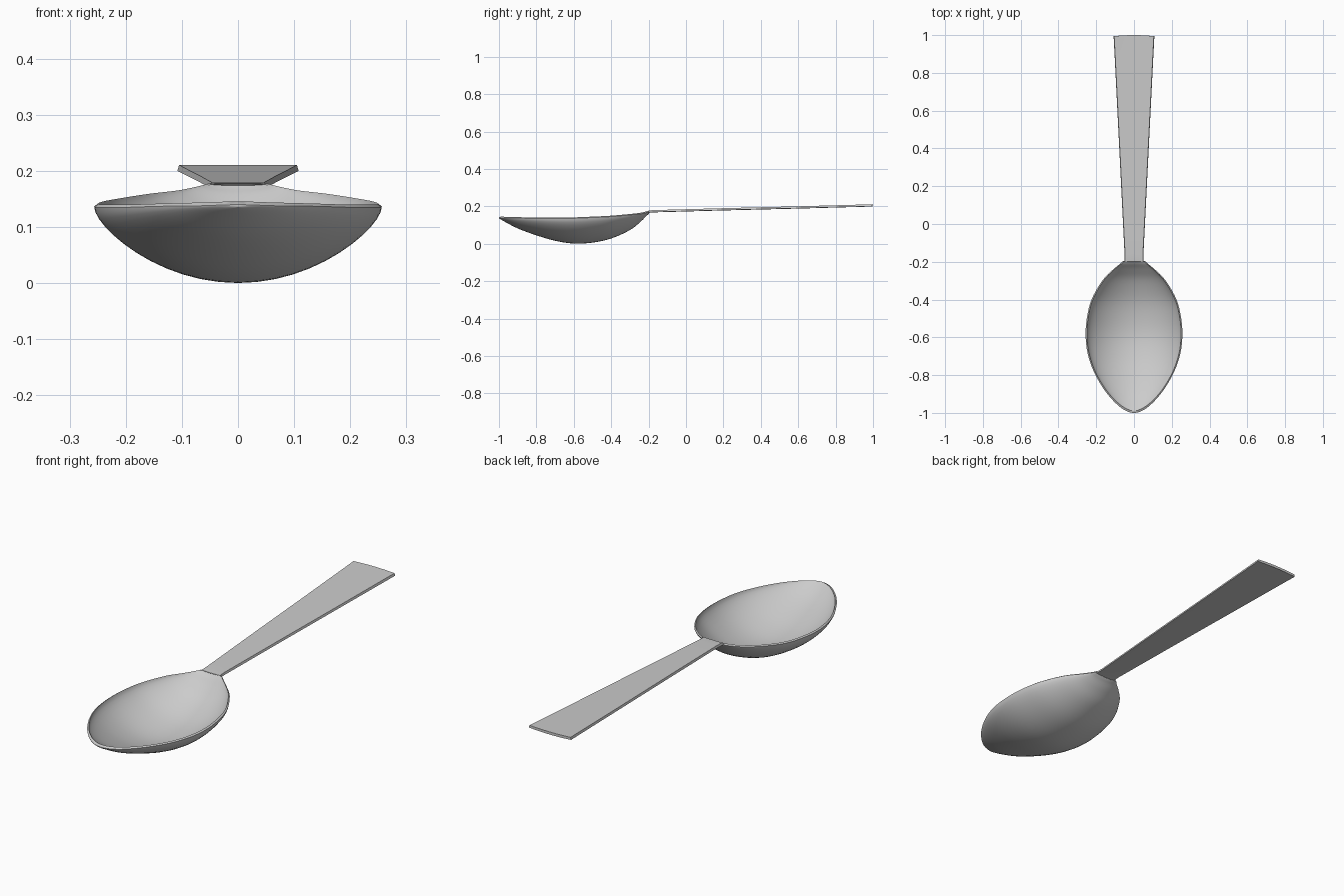
import bpy, bmesh, math
from mathutils import Vector

if "Cube" in bpy.data.objects:
    bpy.data.objects.remove(bpy.data.objects["Cube"])

# Stations along the spoon: y, half width, rim z, underside z, edge height
stations = [Vector(s) for s in [
    (-1.0, 0.0, 0.146, 0.136, 0.006),
    (-0.975, 0.066, 0.144, 0.121, 0.006),
    (-0.90, 0.141, 0.142, 0.082, 0.005),
    (-0.80, 0.204, 0.140, 0.045, 0.005),
    (-0.70, 0.242, 0.140, 0.016, 0.005),
    (-0.60, 0.256, 0.141, 0.001, 0.005),
    (-0.50, 0.250, 0.145, 0.006, 0.005),
    (-0.40, 0.225, 0.150, 0.028, 0.005),
    (-0.30, 0.168, 0.159, 0.073, 0.005),
    (-0.24, 0.110, 0.166, 0.120, 0.006),
    (-0.20, 0.064, 0.176, 0.158, 0.008),
    (-0.16, 0.050, 0.180, 0.168, 0.010),
    (0.20, 0.068, 0.190, 0.178, 0.010),
    (0.60, 0.088, 0.200, 0.188, 0.010),
    (1.0, 0.108, 0.211, 0.199, 0.011)]]
N = 24  # points across each skin


def catmull(p0, p1, p2, p3, t):
    return 0.5 * (2 * p1 + (p2 - p0) * t + (2 * p0 - 5 * p1 + 4 * p2 - p3) * t * t
                  + (3 * p1 - p0 - 3 * p2 + p3) * t ** 3)


def smooth_path(pts, steps=5):
    # mirrored phantom point keeps the tip round
    first = pts[1].copy()
    first[1] = -first[1]
    ext = [first] + pts + [2 * pts[-1] - pts[-2]]
    out = []
    for i in range(1, len(ext) - 2):
        straight = ext[i][0] > -0.17
        for k in range(steps):
            t = k / steps
            out.append(ext[i].lerp(ext[i + 1], t) if straight
                       else catmull(*ext[i - 1:i + 3], t))
    return out + [pts[-1]]


def skin(y, hw, edge, bottom):
    row = []
    for k in range(N + 1):
        u = math.sin((k / N - 0.5) * math.pi)
        f = 0.5 * u * u + 0.5 * (1 - math.sqrt(max(0, 1 - u * u)))
        bulge = -0.006 * u * u if y > 0.99 else 0
        row.append((hw * u, y + bulge, bottom + (edge - bottom) * f))
    return row


# Loft one closed shell: outer skin below, inner skin above
bm = bmesh.new()
rings = []
for y, hw, rim, bot, e in smooth_path(stations):
    outer = skin(y, hw, rim - e, min(bot, rim - e))
    wall = 0.007 if y < -0.2 else 0.003
    shift = 0.010 * max(0, (-0.6 - y) / 0.4) ** 4
    inner = skin(y + shift, max(0, hw - wall), rim, min(rim, bot + 0.012))
    rings.append([bm.verts.new(p) for p in outer + inner[::-1]])
for a, b in zip(rings, rings[1:]):
    n = len(a)
    for k in range(n):
        j = (k + 1) % n
        bm.faces.new((a[k], a[j], b[j], b[k]))
bm.faces.new(rings[-1])
bmesh.ops.remove_doubles(bm, verts=bm.verts, dist=0.00005)
bmesh.ops.recalc_face_normals(bm, faces=bm.faces)

mesh = bpy.data.meshes.new("spoon")
bm.to_mesh(mesh)
bm.free()
spoon = bpy.data.objects.new("spoon", mesh)
bpy.context.collection.objects.link(spoon)
bpy.context.view_layer.objects.active = spoon
spoon.select_set(True)
bpy.ops.object.shade_smooth_by_angle(angle=math.radians(40))
